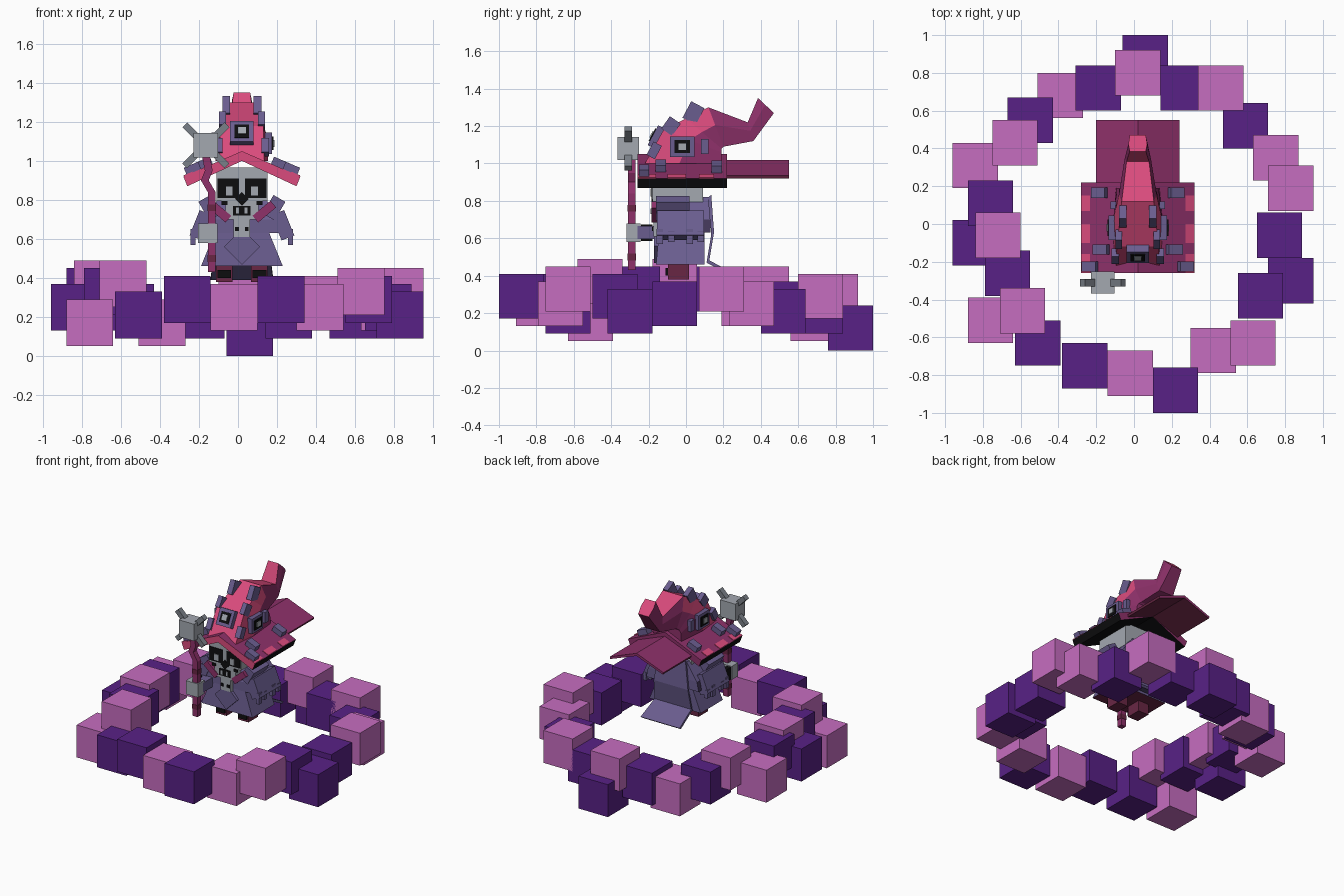
import bpy
import bmesh
from math import radians
from mathutils import Vector, Euler

default_cube = bpy.data.objects.get("Cube")
if default_cube:
    bpy.data.objects.remove(default_cube, do_unlink=True)


def material(name, red, green, blue):
    def linear(value):
        value /= 255
        return value / 12.92 if value < 0.04 else ((value + 0.055) / 1.055) ** 2.4
    mat = bpy.data.materials.new(name)
    mat.use_nodes = True
    colour = (linear(red), linear(green), linear(blue), 1)
    mat.diffuse_color = colour
    mat.node_tree.nodes["Principled BSDF"].inputs["Base Color"].default_value = colour
    return mat


orchid = material("orchid", 198, 109, 192)
violet = material("violet", 88, 33, 134)
pink = material("hat pink", 218, 75, 125)
magenta = material("hat magenta", 142, 49, 106)
maroon = material("maroon", 104, 38, 68)
robe_purple = material("robe purple", 106, 93, 143)
plum = material("dark plum", 66, 54, 88)
bone = material("bone grey", 163, 168, 176)
steel = material("steel grey", 122, 128, 136)
black = material("black", 13, 13, 15)

CX = 0.02  # centre line of the figure


def finish(name, bm, mats, rule=None):
    bmesh.ops.recalc_face_normals(bm, faces=bm.faces)
    bm.normal_update()
    if rule:
        for face in bm.faces:
            face.material_index = rule(face.normal, face.calc_center_median())
    mesh = bpy.data.meshes.new(name)
    bm.to_mesh(mesh)
    bm.free()
    for mat in mats:
        mesh.materials.append(mat)
    obj = bpy.data.objects.new(name, mesh)
    bpy.context.scene.collection.objects.link(obj)
    return obj


def box(name, centre, size, mat, tilt=(0, 0, 0)):
    bm = bmesh.new()
    bmesh.ops.create_cube(bm, size=1)
    turn = Euler([radians(a) for a in tilt]).to_matrix()
    for v in bm.verts:
        v.co = turn @ Vector([c * s for c, s in zip(v.co, size)]) + Vector(centre)
    return finish(name, bm, [mat])


def pair(name, offset, size, mat, tilt=(0, 0, 0)):
    """Mirrored boxes about the figure's centre line."""
    for side, word in ((1, "left_"), (-1, "right_")):
        box(word + name, (CX + side * offset[0], offset[1], offset[2]), size, mat,
            (tilt[0], side * tilt[1], side * tilt[2]))


def loft(name, rings, mats, rule=None):
    bm = bmesh.new()
    loops = [[bm.verts.new(p) for p in ring] for ring in rings]
    count = len(loops[0])
    for low, high in zip(loops, loops[1:]):
        for i in range(count):
            j = (i + 1) % count
            bm.faces.new((low[i], low[j], high[j], high[i]))
    bm.faces.new(loops[0])
    bm.faces.new(loops[-1])
    return finish(name, bm, mats, rule)


def rect(half, front, back, z):
    return [(CX - half, front, z), (CX + half, front, z),
            (CX + half, back, z), (CX - half, back, z)]


def gable(profile, front, back):
    """Roof-shaped cross-section swept along y."""
    points = profile + [(-x, z) for x, z in reversed(profile) if x]
    return [[(CX + x, y, z) for x, z in points] for y in (front, back)]


# Floating ring of cubes, centres in hundredths
orchid_spots = [(2, 80, 29), (46, 72, 29), (75, 35, 25), (83, 19, 33), (63, -63, 33),
                (42, -67, 25), (-2, -79, 25), (-76, -51, 17), (-59, -46, 37),
                (-72, -6, 37), (-84, 31, 25), (-63, 43, 33), (-39, 68, 17)]
violet_spots = [(6, 88, 12), (26, 72, 21), (59, 52, 21), (77, -6, 25), (83, -30, 21),
                (67, -38, 29), (22, -88, 29), (-26, -75, 29), (-51, -63, 21),
                (-67, -26, 33), (-84, -10, 25), (-76, 11, 33), (-55, 55, 25), (-19, 72, 21)]
for word, spots, mat in (("orchid", orchid_spots, orchid), ("violet", violet_spots, violet)):
    for n, spot in enumerate(spots):
        box(f"{word}_ring_cube_{n}", [c / 100 for c in spot], (0.24, 0.24, 0.24), mat)

# Feet
pair("foot", (0.09, -0.04, 0.43), (0.085, 0.11, 0.1), maroon)
pair("shoe_toe", (0.09, -0.1, 0.42), (0.07, 0.02, 0.04), black)

# Robe, shoulder mantle, back cape
loft("robe", [rect(0.21, -0.16, 0.1, 0.46), rect(0.12, -0.14, 0.1, 0.68)],
     [robe_purple, maroon], lambda n, c: 1 if n.z < -0.5 else 0)
loft("mantle", [rect(0.215, -0.15, 0.13, 0.63), rect(0.2, -0.15, 0.13, 0.7),
                rect(0.11, -0.07, 0.12, 0.82)],
     [robe_purple, plum], lambda n, c: 1 if abs(n.x) > 0.9 or n.z < -0.5 else 0)
spine = [(0.12, 0.82, 0.11), (0.135, 0.62, 0.14), (0.11, 0.47, 0.15), (0.26, 0.39, 0.16)]
loft("back_cape", [[(CX - h, y, z), (CX + h, y, z), (CX + h, y + 0.015, z + 0.012),
                    (CX - h, y + 0.015, z + 0.012)] for y, z, h in spine], [robe_purple])
box("front_tabard", (CX, -0.155, 0.56), (0.13, 0.03, 0.13), robe_purple, (0, 45, 0))
pair("collar_flap", (0.115, -0.16, 0.74), (0.12, 0.05, 0.045), magenta, (0, -40, 0))
pair("collar_wing", (0.165, -0.07, 0.76), (0.07, 0.18, 0.11), robe_purple, (0, 30, 0))
pair("sleeve", (0.21, -0.03, 0.67), (0.07, 0.25, 0.14), robe_purple, (0, -22, 0))
for n, y in enumerate((-0.14, -0.08, 0.02, 0.08)):
    pair(f"sleeve_tatter_{n}", (0.25, y, 0.61), (0.025, 0.035, 0.08 - 0.02 * (n % 2)), robe_purple)

# Skull
box("skull", (CX, -0.045, 0.88), (0.26, 0.27, 0.17), bone)
box("jaw", (CX, -0.09, 0.75), (0.17, 0.18, 0.1), bone)
pair("eye_socket", (0.07, -0.181, 0.86), (0.11, 0.009, 0.1), black)
pair("pupil", (0.065, -0.187, 0.845), (0.035, 0.008, 0.045), bone)
box("nose", (CX, -0.181, 0.805), (0.05, 0.009, 0.05), black, (0, 45, 0))
box("mouth", (CX, -0.181, 0.745), (0.09, 0.009, 0.05), black)
pair("cheek_gap", (0.09, -0.181, 0.785), (0.03, 0.009, 0.02), black)
for n in (-1, 1):
    box(f"tooth_{n}", (CX + n * 0.022, -0.187, 0.745), (0.015, 0.008, 0.03), bone)
box("neck", (CX, -0.15, 0.655), (0.085, 0.05, 0.09), bone)
pair("neck_gap", (0.025, -0.178, 0.65), (0.02, 0.008, 0.02), black)

# Hat brim with a drooping rear flap
def brim_colour(n, c):
    if n.z < -0.3:
        return 2
    return 1 if n.y < -0.9 or abs(n.x) > 0.7 else 0


loft("hat_brim", gable([(0, 1.05), (0.3, 0.92), (0.28, 0.87), (0, 1.0)], -0.26, 0.22),
     [magenta, pink, black], brim_colour)
loft("rear_flap", gable([(0, 1.02), (0.22, 0.935), (0.215, 0.92), (0, 1.0)], 0.2, 0.55),
     [magenta, maroon], lambda n, c: 1 if n.z < -0.3 else 0)
for n, (y, length) in enumerate(((-0.21, 0.1), (-0.05, 0.1), (0.11, 0.08))):
    pair(f"brim_patch_{n}", (0.275, y, 0.931), (0.05, length, 0.009), pink, (0, 23.5, 0))
for n, (x, y) in enumerate(((0.25, -0.225), (0.19, -0.135), (0.2, 0.165))):
    pair(f"brim_stud_{n}", (x, y, 1.06 - x * 0.43), (0.08, 0.055, 0.06), robe_purple, (0, 23, 0))

# Bent crown: each ring runs from its front edge to its back edge
def crown_ring(front, back, half):
    middle = [f * 0.55 + b * 0.45 for f, b in zip(front, back)]
    edge = [(half * 0.85, front), (half, middle), (half * 0.85, back)]
    return ([(CX + h, y, z) for h, (y, z) in edge]
            + [(CX - h, y, z) for h, (y, z) in reversed(edge)])


crown = [((-0.22, 1.0), (0.19, 1.0), 0.135), ((-0.12, 1.18), (0.19, 1.06), 0.13),
         ((0.0, 1.24), (0.19, 1.08), 0.115), ((0.12, 1.3), (0.2, 1.09), 0.1),
         ((0.33, 1.22), (0.36, 1.12), 0.07), ((0.385, 1.35), (0.47, 1.27), 0.05)]


def crown_colour(n, c):
    back_facing = n.y > 0.5 and n.z < 0.5
    if c.y < 0.13 and abs(n.x) > 0.6 and c.z < 1.07:
        return 1
    return 1 if n.z < -0.05 or back_facing or (abs(n.x) > 0.6 and c.y > 0.1) else 0


loft("hat_crown", [crown_ring(*ring) for ring in crown], [pink, magenta], crown_colour)

# Crown eyes and studs
slope = (-28, 0, 0)
for name, y, z, size, mat in (("frame", -0.155, 1.14, 0.12, robe_purple),
                              ("iris", -0.178, 1.152, 0.075, black),
                              ("glint", -0.183, 1.155, 0.04, bone)):
    depth = 0.05 if name == "frame" else 0.009
    box("front_eye_" + name, (CX, y, z), (size, depth, size), mat, slope)
pair("side_eye_frame", (0.13, -0.02, 1.09), (0.05, 0.13, 0.11), robe_purple)
pair("side_eye_iris", (0.157, -0.02, 1.09), (0.009, 0.085, 0.07), black)
pair("side_eye_glint", (0.162, -0.02, 1.09), (0.009, 0.04, 0.035), bone)
pair("upper_spike", (0.08, 0.04, 1.27), (0.04, 0.08, 0.1), robe_purple, (-28, 0, 0))
pair("middle_spike", (0.1, -0.08, 1.2), (0.035, 0.07, 0.08), robe_purple, (-35, 0, 0))
pair("lower_spike", (0.12, -0.17, 1.07), (0.04, 0.05, 0.08), robe_purple, (-28, 0, 0))
pair("side_stud", (0.13, 0.1, 1.09), (0.03, 0.04, 0.08), robe_purple)

# Staff arm and hand
box("staff_arm", (-0.15, -0.19, 0.63), (0.09, 0.14, 0.07), robe_purple)
box("staff_hand", (-0.155, -0.28, 0.63), (0.1, 0.075, 0.1), bone)
box("cuff", (-0.185, -0.21, 0.63), (0.035, 0.06, 0.09), black)

# Crooked staff with bands and a pronged head
shaft = [(-0.135, 0.43), (-0.135, 0.84), (-0.17, 0.9), (-0.15, 0.95), (-0.165, 1.03)]
loft("staff_shaft", [[(x + a * 0.02, -0.29 + b * 0.02, z) for a, b in
                      ((-1, -1), (1, -1), (1, 1), (-1, 1))] for x, z in shaft], [magenta])
for n in range(3):
    box(f"staff_band_{n}", (-0.135, -0.29, 0.5 + n * 0.13), (0.044, 0.044, 0.035), maroon)
box("staff_head", (-0.165, -0.31, 1.08), (0.125, 0.115, 0.125), bone)
for x in (-1, 1):
    for z in (-1, 1):
        box(f"staff_prong_{x}_{z}", (-0.165 + x * 0.078, -0.31, 1.08 + z * 0.075),
            (0.085, 0.04, 0.035), steel, (0, -45 * x * z, 0))
